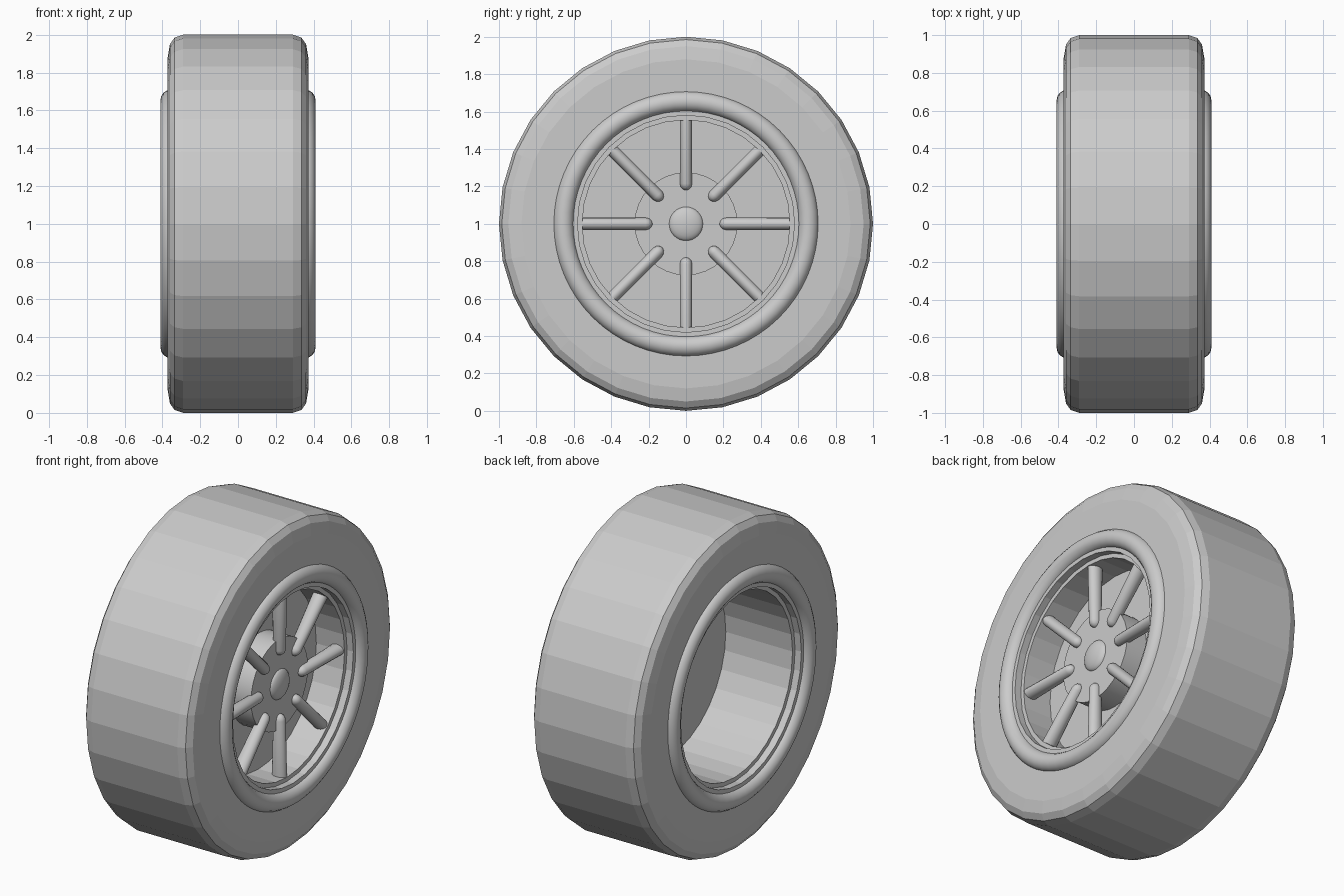
import bpy, bmesh, math
from mathutils import Vector

if "Cube" in bpy.data.objects:
    bpy.data.objects.remove(bpy.data.objects["Cube"])

CZ = 1.0  # axle height


def finish(name, bm, smooth=None):
    bmesh.ops.remove_doubles(bm, verts=bm.verts, dist=1e-5)
    bmesh.ops.recalc_face_normals(bm, faces=bm.faces)
    me = bpy.data.meshes.new(name)
    bm.to_mesh(me)
    bm.free()
    ob = bpy.data.objects.new(name, me)
    bpy.context.collection.objects.link(ob)
    if smooth:
        bpy.ops.object.select_all(action='DESELECT')
        ob.select_set(True)
        bpy.context.view_layer.objects.active = ob
        bpy.ops.object.shade_smooth_by_angle(angle=math.radians(smooth))
    return ob


def lathe(name, profile, sides, closed=False, smooth=None):
    """Spin (x, radius) points around the axle."""
    bm = bmesh.new()
    rings = []
    for i in range(sides):
        a = 2 * math.pi * i / sides
        rings.append([bm.verts.new((x, r * math.sin(a), CZ + r * math.cos(a)))
                      for x, r in profile])
    n = len(profile)
    for i in range(sides):
        p, q = rings[i], rings[(i + 1) % sides]
        for j in range(n if closed else n - 1):
            k = (j + 1) % n
            bm.faces.new((p[j], p[k], q[k], q[j]))
    bmesh.ops.remove_doubles(bm, verts=bm.verts, dist=1e-5)
    return finish(name, bm, smooth)


# Tyre with rounded shoulders and stepped bore, symmetric in x
half = [(0.29, 1.0), (0.335, 0.985), (0.36, 0.95), (0.372, 0.88),
        (0.372, 0.58), (0.33, 0.58), (0.33, 0.555)]
lathe("tyre", half + [(-x, r) for x, r in reversed(half)], 32, closed=True)

# Rounded rim rings on both sides
for side, label in ((1, "right"), (-1, "left")):
    ring = [(side * (0.355 + 0.055 * math.cos(t)), 0.655 + 0.055 * math.sin(t))
            for t in [2 * math.pi * k / 16 for k in range(16)]]
    lathe("rim_ring_" + label, ring, 64, closed=True, smooth=40)

# Wheel plate, hub and domed cap
lathe("wheel_plate", [(0.12, 0), (0.12, 0.565), (0.14, 0.565), (0.14, 0)], 32)
lathe("hub", [(0.13, 0), (0.13, 0.275), (0.28, 0.275), (0.28, 0)], 32, smooth=30)
cap = [(0.275 + 0.035 * math.sin(t), 0.092 * math.cos(t))
       for t in [math.pi / 2 * k / 6 for k in range(7)]]
lathe("hub_cap", cap, 32, smooth=40)

# Eight spokes, rounded at the hub end: (radius along spoke, half width, half depth)
stations = [(0.180, 0.004, 0.004), (0.185, 0.017, 0.018), (0.197, 0.028, 0.030),
            (0.215, 0.033, 0.036), (0.565, 0.033, 0.046)]
for s in range(8):
    a = s * math.pi / 4
    out = Vector((0, math.sin(a), math.cos(a)))
    across = Vector((0, math.cos(a), -math.sin(a)))
    bm = bmesh.new()
    loops = []
    for r, w, d in stations:
        loops.append([bm.verts.new(Vector((0.28 + d * math.cos(t), 0, CZ))
                                   + out * r + across * w * math.sin(t))
                      for t in [2 * math.pi * k / 16 for k in range(16)]])
    for p, q in zip(loops, loops[1:]):
        for k in range(16):
            bm.faces.new((p[k], p[(k + 1) % 16], q[(k + 1) % 16], q[k]))
    bm.faces.new(loops[0])
    bm.faces.new(loops[-1])
    finish("spoke_%d" % (s + 1), bm, smooth=50)
